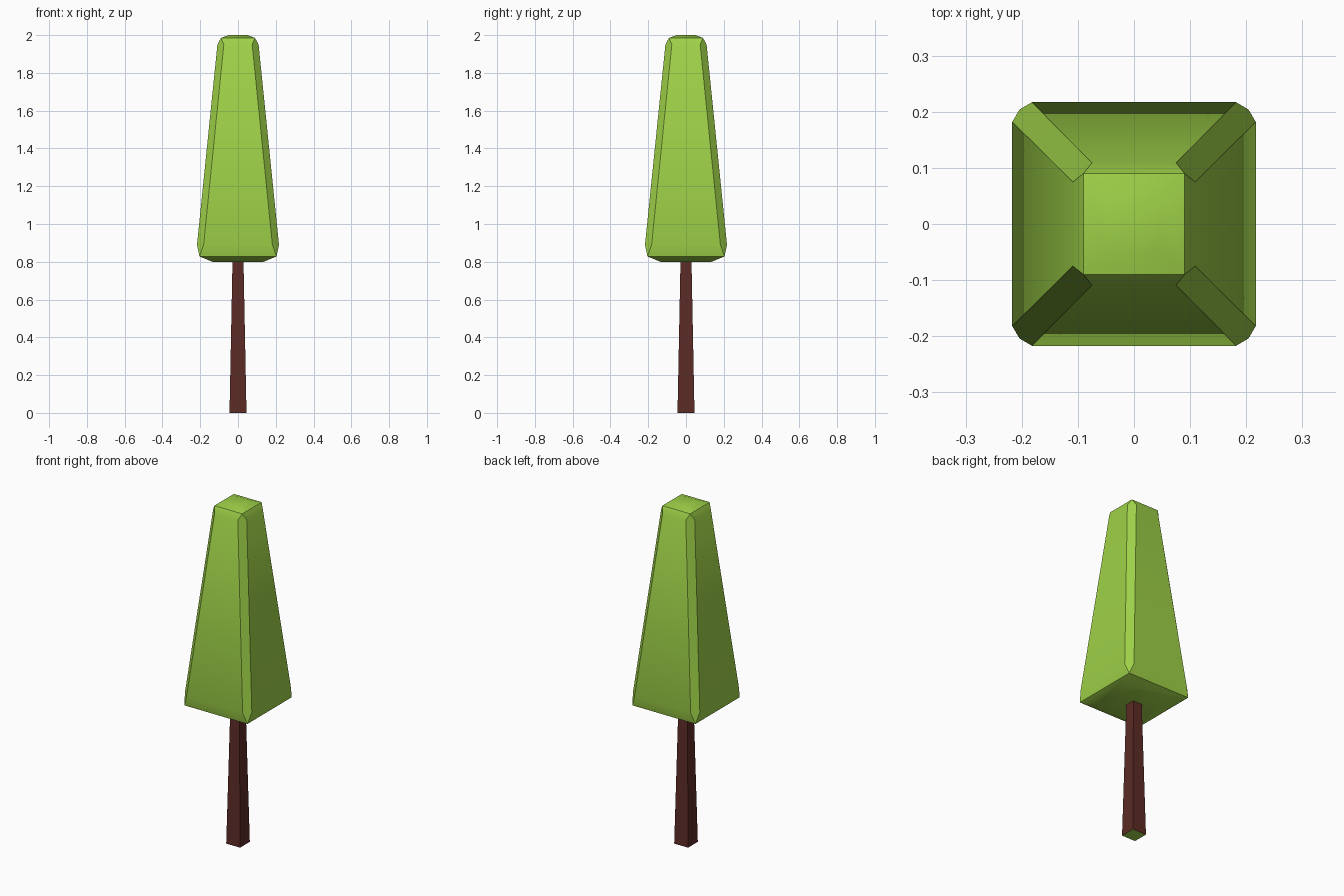
import bpy, bmesh, math

cube = bpy.data.objects.get("Cube")
if cube:
    bpy.data.objects.remove(cube, do_unlink=True)


def material(name, rgb):
    m = bpy.data.materials.new(name)
    m.use_nodes = True
    m.diffuse_color = (*rgb, 1)
    m.node_tree.nodes["Principled BSDF"].inputs["Base Color"].default_value = (*rgb, 1)
    return m


green = material("leaf green", (0.342, 0.638, 0.064))
brown = material("bark brown", (0.107, 0.025, 0.019))
CORNERS = [(1, -1), (1, 1), (-1, 1), (-1, -1)]


def square(bm, half, z):
    return [bm.verts.new((sx * half, sy * half, z)) for sx, sy in CORNERS]


def chamfered(bm, half, cut, z):
    # pairs of points per corner, counter-clockwise
    ring = []
    for sx, sy in CORNERS:
        a, b = (sx * cut, sy * half, z), (sx * half, sy * cut, z)
        ring += [bm.verts.new(p) for p in ((a, b) if sx * sy < 0 else (b, a))]
    return ring


def bridge(bm, low, high):
    # quads on the sides, triangles where a square corner meets a chamfer
    n = max(len(low), len(high))
    for i in range(n):
        j = (i + 1) % n
        pick = lambda r, k: r[k] if len(r) == n else r[k // 2]
        loop = [pick(low, i), pick(low, j), pick(high, j), pick(high, i)]
        bm.faces.new(list(dict.fromkeys(loop)))


def finish(bm, name, mats):
    # smooth shading with sharp edges above the angle limit
    bmesh.ops.recalc_face_normals(bm, faces=bm.faces)
    for f in bm.faces:
        f.smooth = True
    for e in bm.edges:
        e.smooth = e.calc_face_angle(math.pi) < math.radians(30)
    mesh = bpy.data.meshes.new(name)
    bm.to_mesh(mesh)
    bm.free()
    for m in mats:
        mesh.materials.append(m)
    bpy.context.collection.objects.link(bpy.data.objects.new(name, mesh))


# Canopy: tapered block with chamfered corners and bevelled ends
bm = bmesh.new()
rings = [
    square(bm, 0.135, 0.80),
    square(bm, 0.204, 0.828),
    chamfered(bm, 0.217, 0.182, 0.89),
    chamfered(bm, 0.109, 0.075, 1.95),
    square(bm, 0.09, 1.985),
    square(bm, 0.05, 2.0),
]
for low, high in zip(rings, rings[1:]):
    bridge(bm, low, high)
bm.faces.new(rings[0][::-1])
bm.faces.new(rings[-1])
finish(bm, "canopy", [green])

# Trunk: tapered square post with a green underside
bm = bmesh.new()
base, top = square(bm, 0.045, 0), square(bm, 0.029, 0.81)
bridge(bm, base, top)
bm.faces.new(top)
bm.faces.new(base[::-1]).material_index = 1
finish(bm, "trunk", [brown, green])
